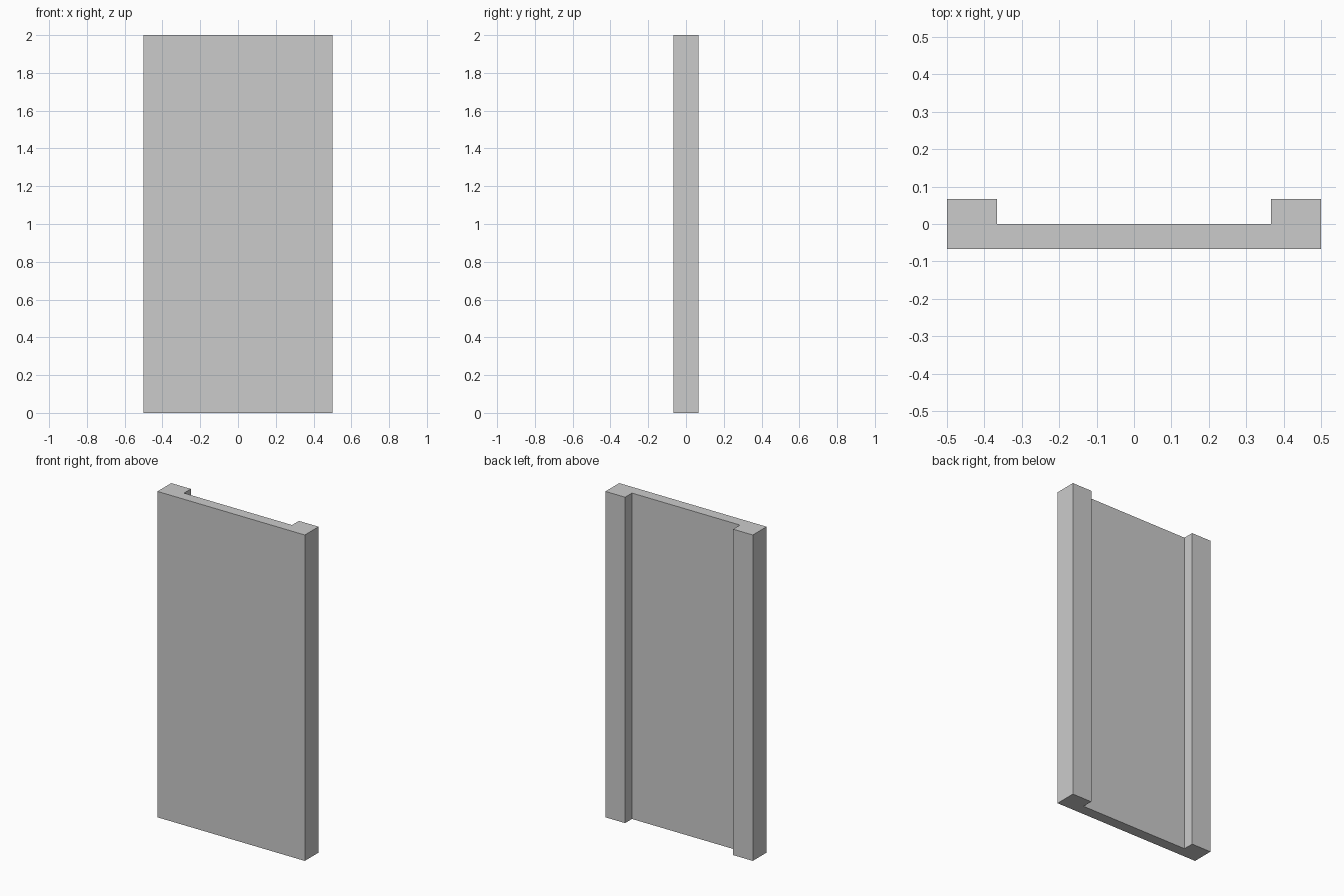
import bpy, bmesh

if "Cube" in bpy.data.objects:
    bpy.data.objects.remove(bpy.data.objects["Cube"])

WIDTH, HEIGHT, DEPTH, POST = 1.0, 2.0, 0.1333, 0.1333

# Channel-shaped cross-section: right half, then mirrored to the left
hx, hy = WIDTH / 2, DEPTH / 2
right = [(hx, -hy), (hx, hy), (hx - POST, hy), (hx - POST, 0.0)]
profile = right + [(-x, y) for x, y in reversed(right)]

# Extrude the section upwards into one solid panel with two back posts
bm = bmesh.new()
base = bm.faces.new([bm.verts.new((x, y, 0)) for x, y in profile])
ext = bmesh.ops.extrude_face_region(bm, geom=[base], use_keep_orig=True)
top = [v for v in ext["geom"] if isinstance(v, bmesh.types.BMVert)]
bmesh.ops.translate(bm, verts=top, vec=(0, 0, HEIGHT))
bmesh.ops.recalc_face_normals(bm, faces=bm.faces[:])

mesh = bpy.data.meshes.new("wall_panel")
bm.to_mesh(mesh)
bm.free()
bpy.context.collection.objects.link(bpy.data.objects.new("wall_panel", mesh))
